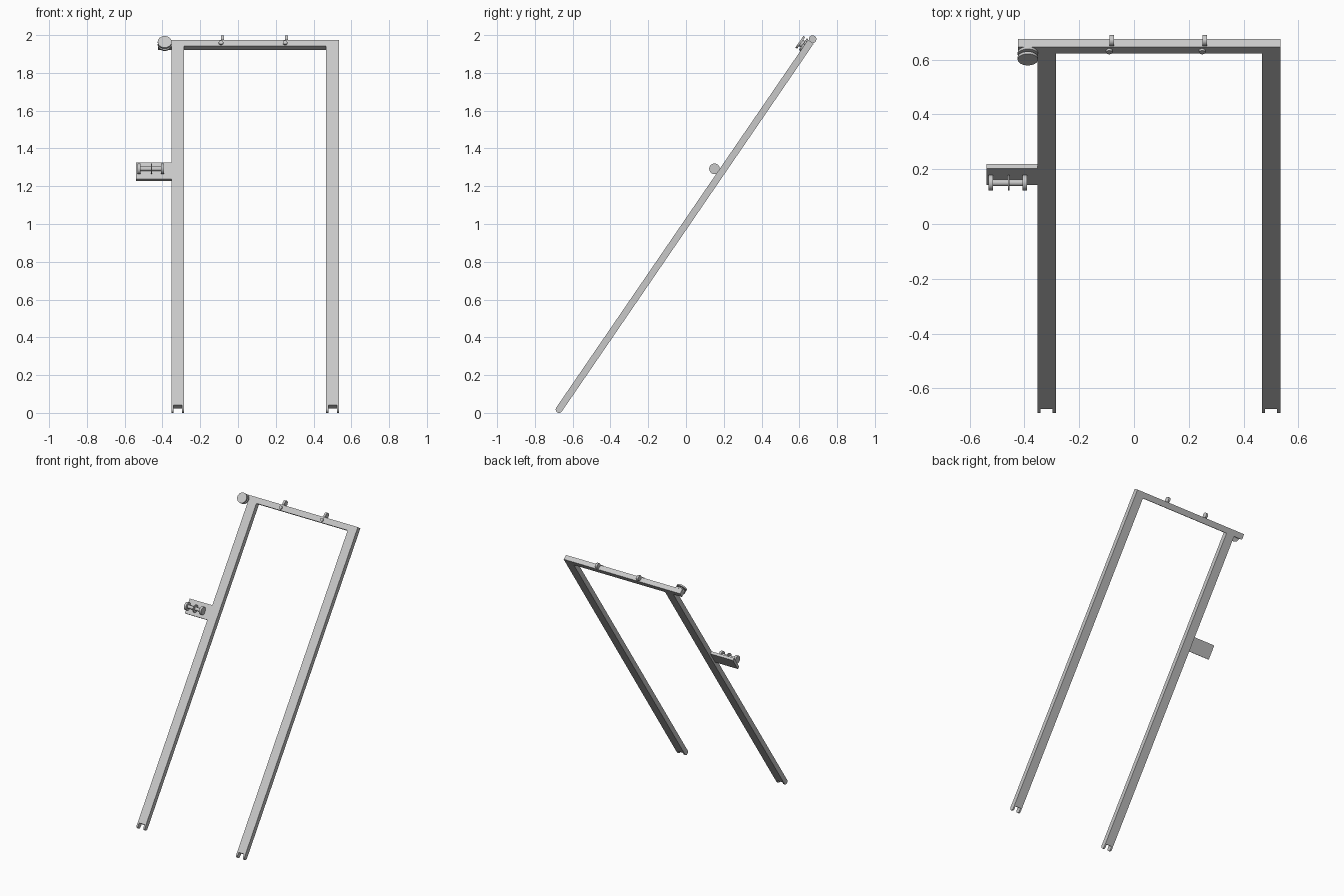
import bpy, bmesh, math
from mathutils import Matrix, Vector

cube = bpy.data.objects.get("Cube")
if cube:
    bpy.data.objects.remove(cube, do_unlink=True)

metal = bpy.data.materials.new("light_grey_metal")
metal.use_nodes = True
GREY = (0.58, 0.58, 0.58, 1)
metal.diffuse_color = GREY
metal.node_tree.nodes["Principled BSDF"].inputs["Base Color"].default_value = GREY

# Leaning frame: local x = width, y = along the legs, z = out of the front face
LEAN = math.radians(34.4)
S, C = math.sin(LEAN), math.cos(LEAN)
TILT = Matrix(((1, 0, 0, 0), (0, S, -C, -0.672), (0, C, S, 0.018), (0, 0, 0, 1)))
HALF = 0.018      # half the bar thickness
TOP = 2.36        # far end of the legs


def finish(name, bm, smooth=False):
    bmesh.ops.recalc_face_normals(bm, faces=bm.faces)
    mesh = bpy.data.meshes.new(name)
    bm.to_mesh(mesh)
    bm.free()
    mesh.materials.append(metal)
    obj = bpy.data.objects.new(name, mesh)
    obj.matrix_world = TILT
    bpy.context.collection.objects.link(obj)
    if smooth:
        bpy.ops.object.select_all(action='DESELECT')
        obj.select_set(True)
        bpy.context.view_layer.objects.active = obj
        bpy.ops.object.shade_smooth_by_angle(angle=math.radians(35))
    return obj


def add_prism(bm, profile, x0, x1):
    """Extrude a (length, depth) profile across the width."""
    face = bm.faces.new([bm.verts.new((x0, v, w)) for v, w in profile])
    new = bmesh.ops.extrude_face_region(bm, geom=[face])["geom"]
    bmesh.ops.translate(bm, vec=(x1 - x0, 0, 0),
                        verts=[g for g in new if isinstance(g, bmesh.types.BMVert)])


def rect(v0, v1, w0, w1):
    return [(v0, w0), (v1, w0), (v1, w1), (v0, w1)]


def arc(v, r, a0, a1, steps=16):
    angles = [math.radians(a0 + (a1 - a0) * i / steps) for i in range(steps + 1)]
    return [(v + r * math.cos(a), r * math.sin(a)) for a in angles]


def add_disc(bm, axis, centre, r, start, end):
    """Cylinder along local x or z, between start and end on that axis."""
    mid = (start + end) / 2
    if axis == 'X':
        place = Matrix.Translation((mid, *centre)) @ Matrix.Rotation(math.pi / 2, 4, 'Y')
    else:
        place = Matrix.Translation((*centre, mid))
    bmesh.ops.create_cone(bm, cap_ends=True, segments=32, radius1=r, radius2=r,
                          depth=end - start, matrix=place)


# Legs with forked, rounded feet
prong = arc(0, HALF, 90, 270) + [(HALF, -HALF), (HALF, HALF)]
for name, x0 in (("right_leg", -0.353), ("left_leg", 0.467)):
    x1 = x0 + 0.068
    bm = bmesh.new()
    add_prism(bm, rect(HALF, TOP, -HALF, HALF), x0, x1)
    add_prism(bm, prong, x0, x0 + 0.012)
    add_prism(bm, prong, x1 - 0.012, x1)
    finish(name, bm, True)

# Crossbar: the span between the legs and the stub beyond the right leg
for name, x0, x1 in (("crossbar", -0.285, 0.467), ("crossbar_stub", -0.424, -0.353)):
    bm = bmesh.new()
    add_prism(bm, rect(2.319, TOP, -HALF, HALF), x0, x1)
    finish(name, bm)

# Rounded tabs on the crossbar, each with a small knob in front
for side, x in (("right", -0.081), ("left", 0.258)):
    bm = bmesh.new()
    add_prism(bm, arc(2.376, 0.02, -143, 143, 24), x - 0.008, x + 0.008)
    finish(side + "_tab", bm, True)
    bm = bmesh.new()
    add_disc(bm, 'Z', (x - 0.009, 2.338), 0.012, HALF - 0.005, HALF + 0.009)
    finish(side + "_knob", bm, True)

# Pulley on the stub
bm = bmesh.new()
for r, w0, w1 in ((0.037, HALF, 0.028), (0.02, 0.028, 0.039), (0.037, 0.039, 0.05)):
    add_disc(bm, 'Z', (-0.388, 2.325), r, w0, w1)
finish("pulley", bm, True)

# Side bracket
bm = bmesh.new()
add_prism(bm, rect(1.468, 1.573, -0.003, 0.017), -0.539, -0.353)
finish("side_bracket", bm)

# Roller with end flanges and a thin middle flange
bm = bmesh.new()
for r, x0, x1 in ((0.012, -0.515, -0.408), (0.028, -0.532, -0.515),
                  (0.028, -0.408, -0.391), (0.028, -0.461, -0.454)):
    add_disc(bm, 'X', (1.516, 0.041), r, x0, x1)
finish("roller", bm, True)
